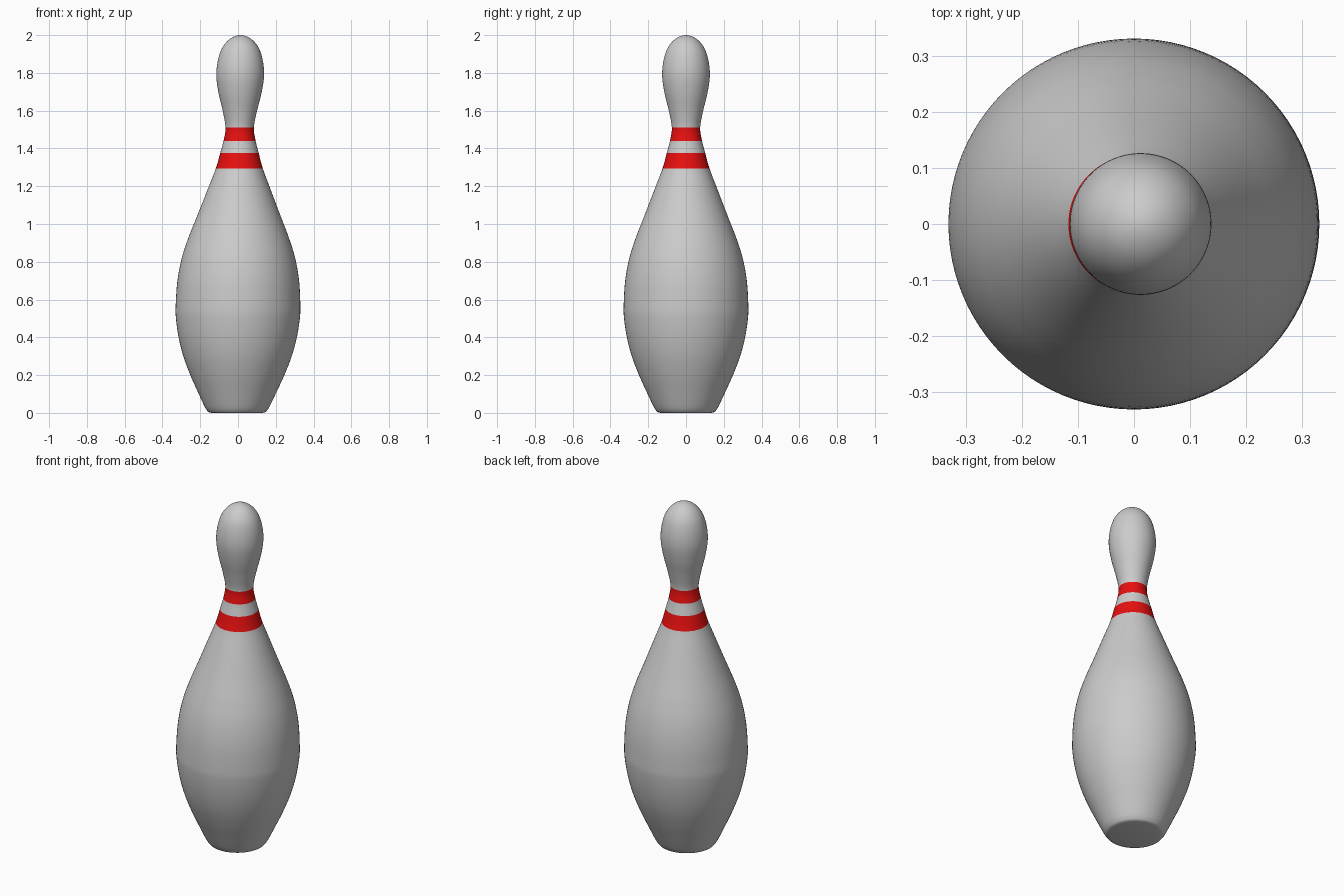
import bpy, bmesh, math
from mathutils import Vector

if "Cube" in bpy.data.objects:
    bpy.data.objects.remove(bpy.data.objects["Cube"])

SIDES, STEPS = 96, 6
LEAN = 0.0095         # slight sideways lean of the axis
PIVOT = 0.56

# Half profile (radius, z), from base rim to near the tip; band edges are knots
knots = [(0.152, 0.004), (0.170, 0.03), (0.208, 0.11), (0.249, 0.20), (0.287, 0.30),
         (0.313, 0.40), (0.328, 0.50), (0.330, 0.57), (0.322, 0.70), (0.300, 0.82),
         (0.265, 0.93), (0.218, 1.05), (0.164, 1.19), (0.124, 1.295), (0.102, 1.375),
         (0.085, 1.44), (0.075, 1.51), (0.091, 1.60), (0.113, 1.69), (0.126, 1.78),
         (0.120, 1.86), (0.098, 1.93), (0.056, 1.98), (0.0, 2.0)]
bands = [(1.295, 1.375), (1.44, 1.51)]


def smooth_profile(pts):
    # Catmull-Rom through the knots, mirrored across the axis at the tip
    p = [Vector(k) for k in pts]
    p = [2 * p[0] - p[1]] + p + [Vector((-p[-2].x, p[-2].y))]
    out = []
    for a, b, c, d in zip(p, p[1:], p[2:], p[3:]):
        for i in range(STEPS):
            t = i / STEPS
            out.append(0.5 * (2 * b + (c - a) * t + (2 * a - 5 * b + 4 * c - d) * t * t
                              + (3 * b - a - 3 * c + d) * t ** 3))
    return out


profile = [Vector((0.135, 0.0))] + smooth_profile(knots)

# Lathed body
bm = bmesh.new()
rings = []
for r, z in profile:
    cx = LEAN * (z - PIVOT)
    rings.append([bm.verts.new((cx + r * math.cos(2 * math.pi * i / SIDES),
                                r * math.sin(2 * math.pi * i / SIDES), z))
                  for i in range(SIDES)])
for k in range(len(rings) - 1):
    mid = (profile[k].y + profile[k + 1].y) / 2
    red = any(lo < mid < hi for lo, hi in bands)
    for i in range(SIDES):
        j = (i + 1) % SIDES
        f = bm.faces.new((rings[k][i], rings[k][j], rings[k + 1][j], rings[k + 1][i]))
        f.material_index = int(red)

# Base disc and tip
bm.faces.new(rings[0][::-1])
tip = bm.verts.new((LEAN * (2 - PIVOT), 0, 2.0))
for i in range(SIDES):
    bm.faces.new((rings[-1][i], rings[-1][(i + 1) % SIDES], tip))

mesh = bpy.data.meshes.new("bowling_pin")
bm.to_mesh(mesh)
bm.free()
pin = bpy.data.objects.new("bowling_pin", mesh)
bpy.context.collection.objects.link(pin)

# Red neck bands
stripe = bpy.data.materials.new("red_stripe")
stripe.diffuse_color = (0.8, 0.005, 0.005, 1)
stripe.use_nodes = True
stripe.node_tree.nodes["Principled BSDF"].inputs["Base Color"].default_value = stripe.diffuse_color
mesh.materials.append(None)
mesh.materials.append(stripe)

bpy.context.view_layer.objects.active = pin
pin.select_set(True)
bpy.ops.object.shade_smooth_by_angle(angle=math.radians(50))
